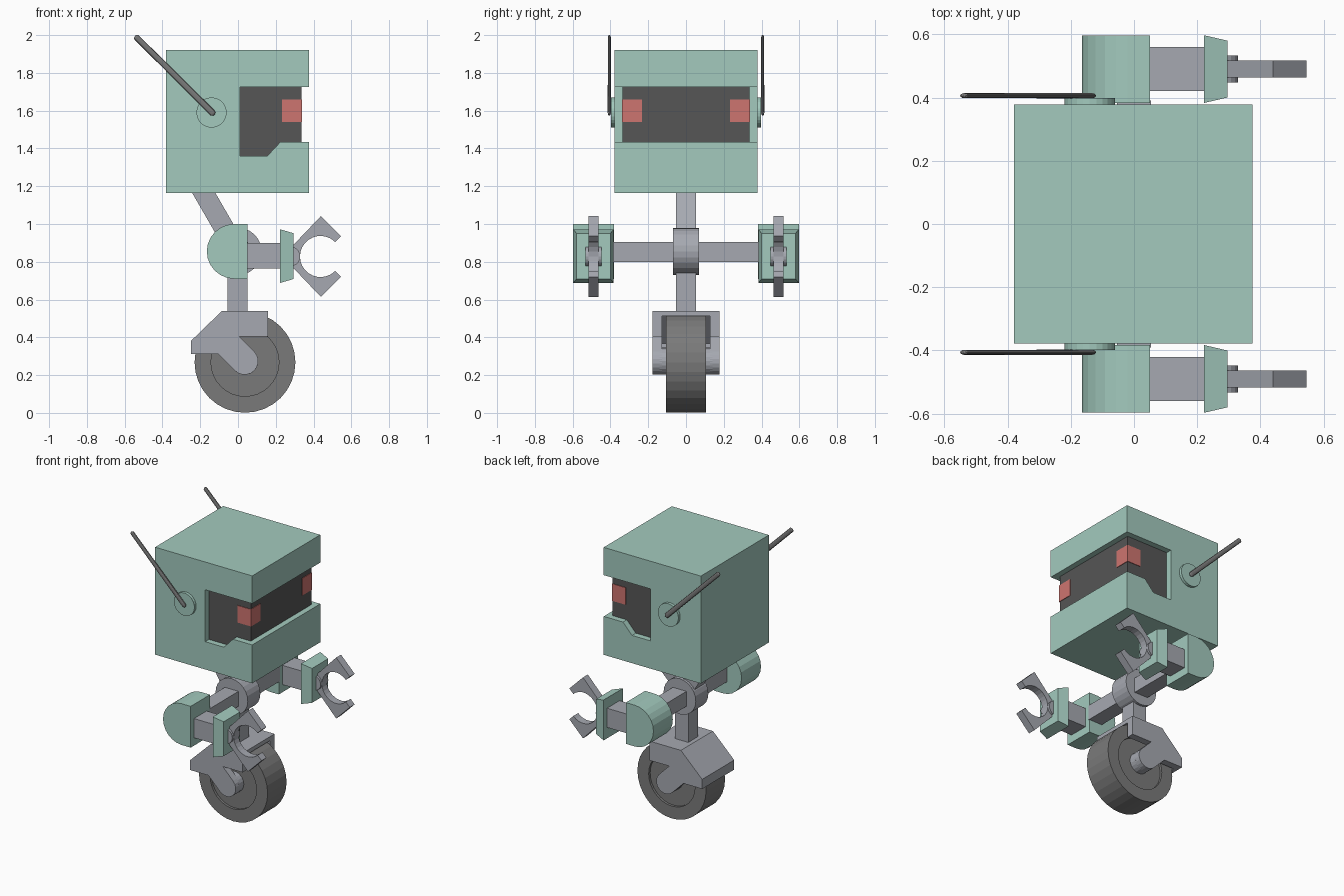
import bpy, bmesh, math
from mathutils import Vector, Matrix

if "Cube" in bpy.data.objects:
    bpy.data.objects.remove(bpy.data.objects["Cube"])


def material(name, r, g, b):
    m = bpy.data.materials.new(name)
    lin = [((c / 255 + 0.055) / 1.055) ** 2.4 for c in (r, g, b)]
    m.diffuse_color = (*lin, 1)
    m.use_nodes = True
    m.node_tree.nodes["Principled BSDF"].inputs["Base Color"].default_value = m.diffuse_color
    return m


GREEN = material("pale green", 163, 202, 190)
GREY = material("blue grey", 166, 169, 177)
RUBBER = material("rubber grey", 122, 122, 122)
DARK = material("visor dark", 86, 86, 86)
RED = material("eye red", 206, 117, 112)


def finish(name, bm, mat):
    bmesh.ops.recalc_face_normals(bm, faces=bm.faces)
    me = bpy.data.meshes.new(name)
    bm.to_mesh(me)
    bm.free()
    me.materials.append(mat)
    ob = bpy.data.objects.new(name, me)
    bpy.context.collection.objects.link(ob)
    return ob


def loft(name, rings, mat):
    """Skin a list of equal-length vertex rings and cap both ends."""
    bm = bmesh.new()
    vs = [[bm.verts.new(p) for p in ring] for ring in rings]
    n = len(vs[0])
    for a, b in zip(vs, vs[1:]):
        for i in range(n):
            j = (i + 1) % n
            bm.faces.new((a[i], a[j], b[j], b[i]))
    bm.faces.new(vs[0])
    bm.faces.new(vs[-1])
    return finish(name, bm, mat)


def prism(name, profile, y0, y1, mat):
    """Extrude an (x, z) profile along y."""
    return loft(name, [[(x, y, z) for x, z in profile] for y in (y0, y1)], mat)


def box(name, x0, x1, y0, y1, z0, z1, mat):
    return prism(name, [(x0, z0), (x1, z0), (x1, z1), (x0, z1)], y0, y1, mat)


def arc(cx, cz, r, a0, a1, n):
    """n + 1 points on an arc, angles in degrees."""
    angles = [math.radians(a0 + (a1 - a0) * i / n) for i in range(n + 1)]
    return [(cx + r * math.cos(a), cz + r * math.sin(a)) for a in angles]


def disc(name, cx, cz, r, y0, y1, n, mat):
    return prism(name, arc(cx, cz, r, 0, 360, n)[:-1], y0, y1, mat)


# Head: box with a notch, filled by a narrower dark visor
H = 0.378
prism("head", [(-.38, 1.165), (.375, 1.165), (.375, 1.435), (.225, 1.435), (.155, 1.36),
               (.01, 1.36), (.01, 1.725), (.375, 1.725), (.375, 1.92), (-.38, 1.92)], -H, H, GREEN)
prism("visor", [(.01, 1.36), (.155, 1.36), (.225, 1.435), (.335, 1.435),
                (.335, 1.725), (.01, 1.725)], -.336, .336, DARK)

# Neck, hub, crossbar and leg
prism("neck", [(-.243, 1.165), (-.12, 1.165), (.062, .85), (-.061, .85)], -.053, .053, GREY)
disc("hub", 0, .855, .125, -.07, .07, 24, GREY)
box("crossbar", -.053, .053, -.39, .39, .80, .905, GREY)
box("leg", -.055, .05, -.053, .053, .53, .78, GREY)

# Wheel: lathed, with recessed sides
WX, WZ = .037, .268
wheel_profile = [(.18, -.088), (.18, -.105), (.267, -.105), (.267, .105), (.18, .105), (.18, .088)]
loft("wheel", [[(x, y, z) for x, z in arc(WX, WZ, r, 0, 360, 32)[:-1]]
               for r, y in wheel_profile], RUBBER)
disc("axle", .035, .274, .072, -.14, .14, 20, GREY)

# Fork: bent roof and two side plates
prism("fork_roof", [(-.25, .313), (-.25, .38), (-.085, .54), (.16, .54),
                    (.16, .512), (-.073, .512), (-.222, .368), (-.222, .313)], -.135, .135, GREY)
fork_side = [(-.25, .313), (-.25, .38), (-.085, .54), (.16, .54), (.16, .405), (.007, .405)]
fork_side += arc(.035, .274, .072, 45, -135, 10) + [(-.105, .313)]

# Claw outline: open diamond with a round bite
CX, CZ = .437, .828
claw = [(.293, CZ - .061), (.439, CZ - .214), (.545, CZ - .108)]
claw += arc(CX, CZ, .109, -45, -315, 20)
claw += [(.545, CZ + .108), (.439, CZ + .214), (.293, CZ + .061)]

shoulder = [(.05, .71), (.05, 1.0)] + arc(-.02, .855, .145, 90, 270, 12)
A = .49  # arm centre line

for s, side in ((-1, "right"), (1, "left")):
    # Eye plate wrapping the visor corner
    box("eye_" + side, .233, .339, s * .232, s * .34, 1.54, 1.66, RED)
    # Ear disc and antenna
    disc("ear_" + side, -.14, 1.59, .08, s * .37, s * .398, 24, GREEN)
    bm = bmesh.new()
    bmesh.ops.create_uvsphere(bm, u_segments=12, v_segments=8, radius=.017)
    start, end = Vector((-.137, s * .406, 1.59)), Vector((-.533, s * .406, 1.984))
    direction = end - start
    # Split the sphere at its equator and stretch it into a capsule
    for v in bm.verts:
        if v.co.z > 1e-4:
            v.co.z += direction.length
        v.co.y *= .5
    bmesh.ops.transform(bm, verts=bm.verts, matrix=Matrix.Translation(start)
                        @ Matrix.Rotation(math.atan2(direction.x, direction.z), 4, 'Y'))
    finish("antenna_" + side, bm, RUBBER)
    # Fork side plate
    prism("fork_plate_" + side, fork_side, s * .128, s * .178, GREY)
    # Arm
    prism("shoulder_" + side, shoulder, s * .382, s * .597, GREEN)
    box("forearm_" + side, .04, .23, s * (A - .07), s * (A + .07), .765, .90, GREY)
    loft("cuff_" + side, [[(x, s * A + sy * hy, .83 + sz * hz)
                           for sy, sz in ((-1, -1), (1, -1), (1, 1), (-1, 1))]
                          for x, hy, hz in ((.222, .107, .142), (.295, .09, .121))], GREEN)
    disc("wrist_" + side, .276, CZ, .053, s * (A - .043), s * (A + .043), 20, GREY)
    prism("claw_" + side, claw, s * (A - .027), s * (A + .027), GREY)
